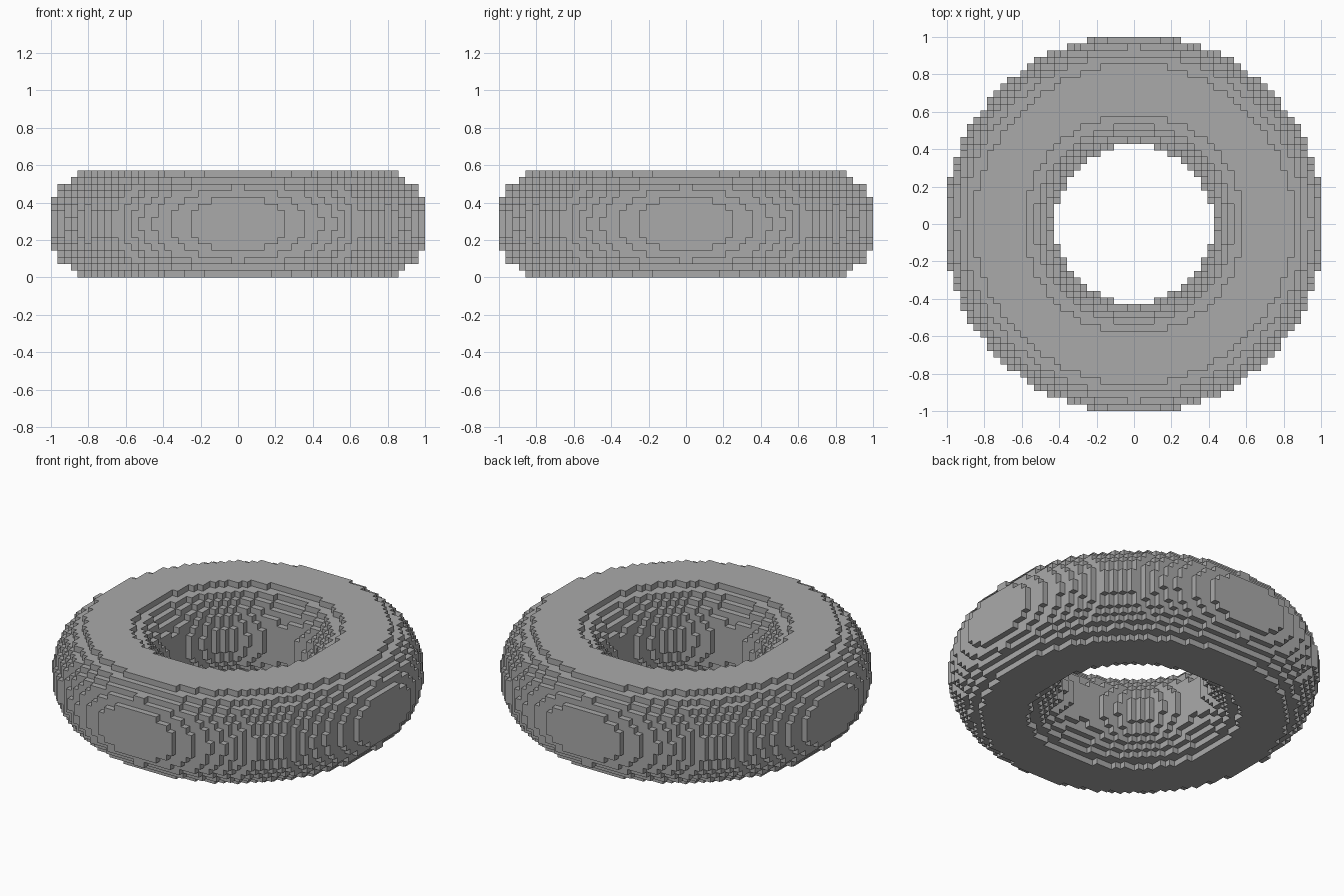
import bpy
import bmesh
from mathutils import Vector

if "Cube" in bpy.data.objects:
    bpy.data.objects.remove(bpy.data.objects["Cube"], do_unlink=True)

# Dimensions in blocks: the ring spans 56 x 56 x 16 blocks
HALF_WIDTH, HALF_HEIGHT = 28, 8
SIZE = 1.0 / HALF_WIDTH
RING_RADIUS = 20.15     # centre line of the tube
ROUNDNESS = 2.05        # slightly squarer than a circle
LIMIT = 77.5            # tube radius raised to ROUNDNESS


def is_solid(i, j, k):
    """True when the block's centre lies inside the ring's tube."""
    x, y, z = i + 0.5, j + 0.5, k + 0.5
    out = abs((x * x + y * y) ** 0.5 - RING_RADIUS)
    return out ** ROUNDNESS + abs(z) ** ROUNDNESS < LIMIT


def make_material(name, rgb):
    mat = bpy.data.materials.new(name)
    mat.use_nodes = True
    color = (*rgb, 1.0)
    mat.diffuse_color = color
    mat.node_tree.nodes["Principled BSDF"].inputs["Base Color"].default_value = color
    return mat


# Blocks that make up the ring
span, rise = range(-HALF_WIDTH, HALF_WIDTH), range(-HALF_HEIGHT, HALF_HEIGHT)
blocks = {(i, j, k) for i in span for j in span for k in rise if is_solid(i, j, k)}

# Outer skin: one square wherever a block meets empty space
bm = bmesh.new()
corners = {}


def corner(p):
    if p not in corners:
        corners[p] = bm.verts.new(Vector((p[0], p[1], p[2] + HALF_HEIGHT)) * SIZE)
    return corners[p]


for block in blocks:
    for axis in range(3):
        for side in (0, 1):
            neighbour = list(block)
            neighbour[axis] += 2 * side - 1
            if tuple(neighbour) in blocks:
                continue
            u, v = (axis + 1) % 3, (axis + 2) % 3
            square = []
            for du, dv in ((0, 0), (1, 0), (1, 1), (0, 1)):
                p = list(block)
                p[axis] += side
                p[u] += du
                p[v] += dv
                square.append(corner(tuple(p)))
            bm.faces.new(square if side else square[::-1])

mesh = bpy.data.meshes.new("block_ring")
bm.to_mesh(mesh)
bm.free()
mesh.materials.append(make_material("grey", (0.4, 0.4, 0.4)))
ring = bpy.data.objects.new("block_ring", mesh)
bpy.context.collection.objects.link(ring)
